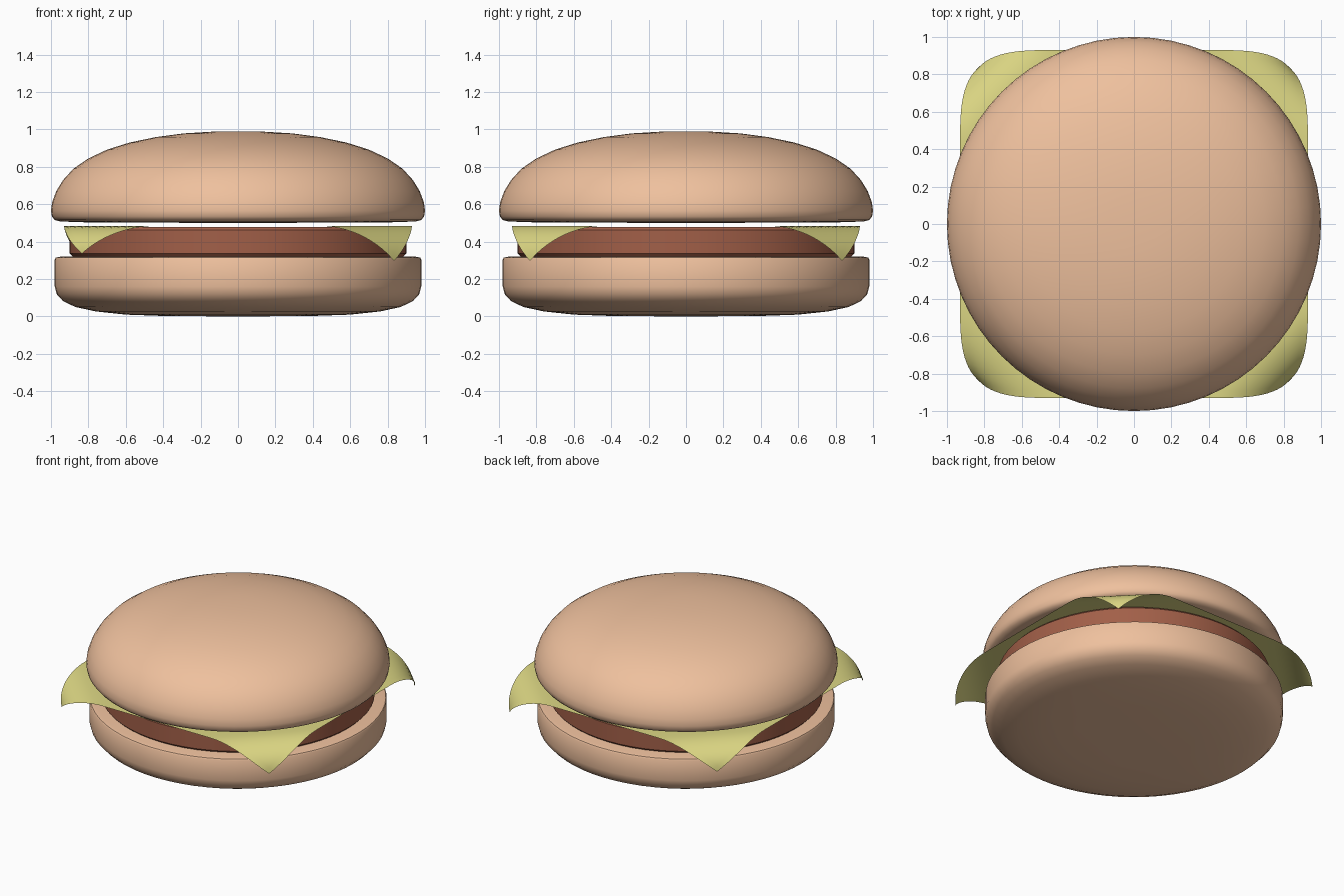
import bpy, bmesh
from math import sin, cos, pi, sqrt, radians

if "Cube" in bpy.data.objects:
    bpy.data.objects.remove(bpy.data.objects["Cube"])


def material(name, color):
    m = bpy.data.materials.new(name)
    m.diffuse_color = (*color, 1)
    m.use_nodes = True
    m.node_tree.nodes["Principled BSDF"].inputs["Base Color"].default_value = m.diffuse_color
    return m


def finish(name, bm, mat, angle):
    bmesh.ops.recalc_face_normals(bm, faces=bm.faces[:])
    me = bpy.data.meshes.new(name)
    bm.to_mesh(me)
    bm.free()
    ob = bpy.data.objects.new(name, me)
    bpy.context.collection.objects.link(ob)
    me.materials.append(mat)
    bpy.ops.object.select_all(action='DESELECT')
    ob.select_set(True)
    bpy.context.view_layer.objects.active = ob
    bpy.ops.object.shade_smooth_by_angle(angle=radians(angle))
    return ob


def lathe(name, profile, mat, segments=64):
    """Revolve (radius, z) points; first and last points lie on the axis."""
    bm = bmesh.new()
    vs = [bm.verts.new((r, 0, z)) for r, z in profile]
    es = [bm.edges.new(p) for p in zip(vs, vs[1:])]
    bmesh.ops.spin(bm, geom=vs + es, cent=(0, 0, 0), axis=(0, 0, 1),
                   angle=2 * pi, steps=segments)
    bmesh.ops.remove_doubles(bm, verts=bm.verts[:], dist=1e-4)
    return finish(name, bm, mat, 40)


bun = material("bun", (0.86, 0.53, 0.34))
meat = material("meat", (0.36, 0.115, 0.065))
yellow = material("yellow", (0.72, 0.68, 0.23))

# Bottom bun: straight side, rounded underside
lathe("bottom_bun", [(0, 0), (0.4, 0.003), (0.6, 0.01), (0.76, 0.027),
                     (0.87, 0.051), (0.935, 0.082), (0.97, 0.12),
                     (0.98, 0.16), (0.98, 0.305), (0.974, 0.315),
                     (0.95, 0.32), (0, 0.32)], bun)

# Patty
lathe("patty", [(0, 0.322), (0.885, 0.322), (0.9, 0.337), (0.9, 0.462),
                (0.885, 0.478), (0, 0.478)], meat)

# Top bun: broad dome with a tight lower rim
lathe("top_bun", [(0, 0.5), (0.8, 0.503), (0.95, 0.508), (0.98, 0.516),
                  (0.995, 0.535), (1.0, 0.565), (0.994, 0.61),
                  (0.972, 0.67), (0.935, 0.73), (0.88, 0.79),
                  (0.80, 0.845), (0.70, 0.892), (0.58, 0.93),
                  (0.44, 0.959), (0.29, 0.979), (0.14, 0.988),
                  (0, 0.99)], bun)

# Cheese: square sheet whose corners bend down across the diagonals
HALF, FOLD, RADIUS = 0.93, 0.96, 0.22
drop = {(1, 1): 0.82, (1, -1): 0.82, (-1, 1): 0.75, (-1, -1): 0.65}
bm = bmesh.new()
bmesh.ops.create_grid(bm, x_segments=48, y_segments=48, size=HALF)
for v in bm.verts:
    sx, sy = (1 if v.co.x >= 0 else -1), (1 if v.co.y >= 0 else -1)
    v.co.z = 0.485
    s = (abs(v.co.x) + abs(v.co.y)) / sqrt(2) - FOLD
    if s > 0:
        pull = (s - RADIUS * sin(s / RADIUS)) / sqrt(2)
        v.co.x -= sx * pull
        v.co.y -= sy * pull
        v.co.z -= RADIUS * (1 - cos(s / RADIUS)) * drop[sx, sy]
finish("cheese", bm, yellow, 60)
